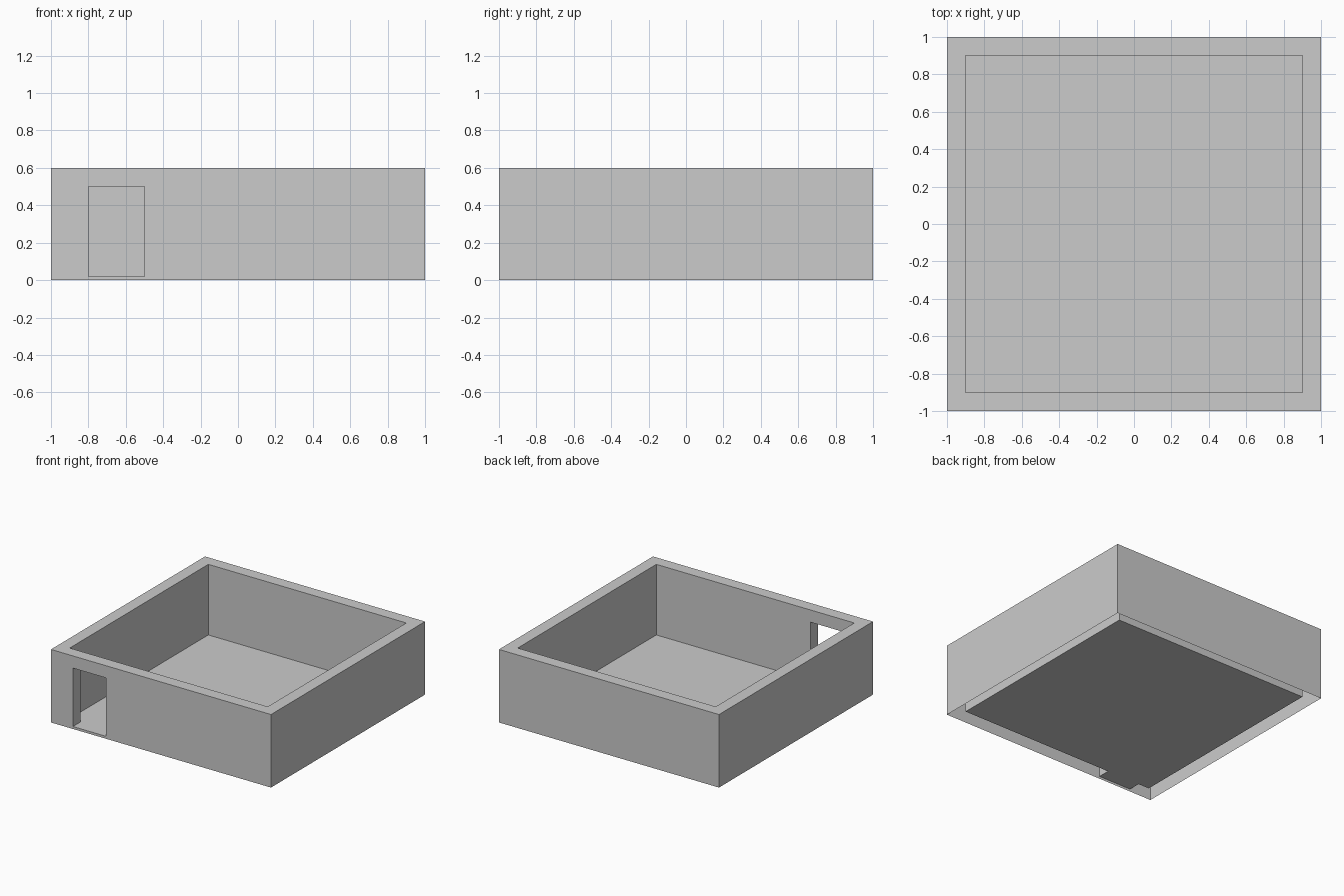
import bpy, bmesh

if "Cube" in bpy.data.objects:
    bpy.data.objects.remove(bpy.data.objects["Cube"])

OUT, INN = 1.0, 0.9            # outer and inner half widths
TOP, FLOOR = 0.6, 0.02         # wall top and floor level
DX0, DX1, DTOP = -0.8, -0.5, 0.5  # doorway


def make_object(name, quads):
    bm = bmesh.new()
    for q in quads:
        bm.faces.new([bm.verts.new(p) for p in q])
    bmesh.ops.remove_doubles(bm, verts=bm.verts, dist=1e-5)
    mesh = bpy.data.meshes.new(name)
    bm.to_mesh(mesh)
    bm.free()
    obj = bpy.data.objects.new(name, mesh)
    bpy.context.collection.objects.link(obj)
    return obj


def upright(a, b, z0, z1):
    """Vertical panel from a to b; faces right of the direction a -> b."""
    return [(*a, z0), (*b, z0), (*b, z1), (*a, z1)]


def flat(x0, x1, y0, y1, z):
    """Horizontal panel facing up."""
    return [(x0, y0, z), (x1, y0, z), (x1, y1, z), (x0, y1, z)]


def corners(h):
    return [(-h, -h), (h, -h), (h, h), (-h, h)]


# Hollow walls, open underneath
o, i = corners(OUT), corners(INN)
walls = []
for k in range(4):
    n = (k + 1) % 4
    if k > 0:  # plain side and back walls
        walls.append(upright(o[k], o[n], 0, TOP))
        walls.append(upright(i[n], i[k], FLOOR, TOP))
    walls.append([(*p, TOP) for p in (o[k], o[n], i[n], i[k])])  # top rim

# Front wall panels around the doorway, outside and inside
for h, base, outside in ((OUT, 0, True), (INN, FLOOR, False)):
    panels = [(-h, DX0, base, TOP), (DX1, h, base, TOP), (DX0, DX1, DTOP, TOP)]
    if outside:
        panels.append((DX0, DX1, 0, FLOOR))
    for x0, x1, z0, z1 in panels:
        a, b = (x0, -h), (x1, -h)
        walls.append(upright(a, b, z0, z1) if outside else upright(b, a, z0, z1))

# Door jambs and lintel
walls.append(upright((DX0, -OUT), (DX0, -INN), FLOOR, DTOP))
walls.append(upright((DX1, -INN), (DX1, -OUT), FLOOR, DTOP))
walls.append(flat(DX0, DX1, -OUT, -INN, DTOP)[::-1])
make_object("walls", walls)

# Floor sheet and threshold
make_object("floor", [flat(-INN, INN, -INN, INN, FLOOR)])
make_object("door_threshold", [flat(DX0, DX1, -OUT, -INN, FLOOR)])

# Upright faces look to the right of a -> b, so outer walls face outward
